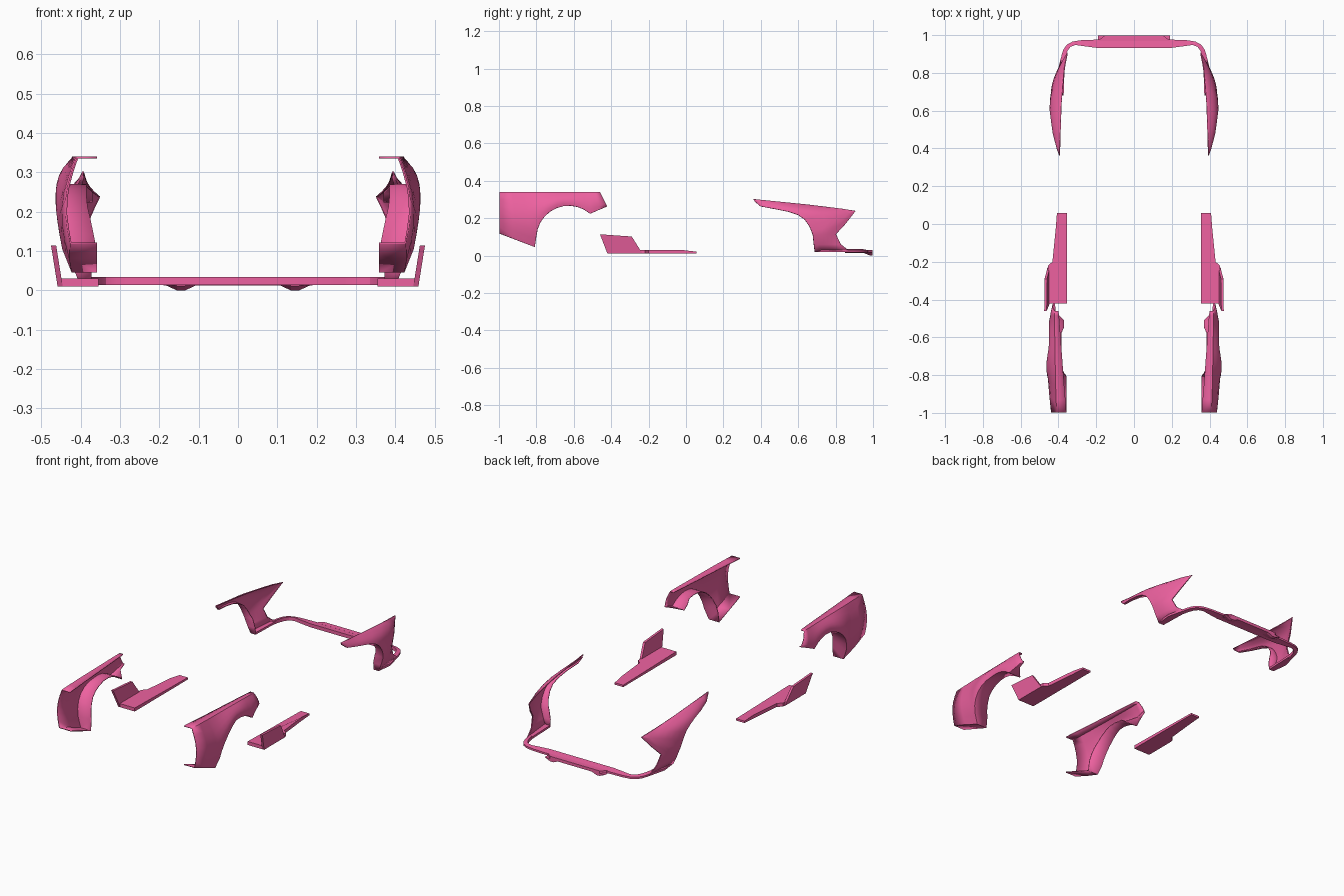
import bpy, bmesh, math

if "Cube" in bpy.data.objects:
    bpy.data.objects.remove(bpy.data.objects["Cube"])

mat = bpy.data.materials.new("pink_plastic")
mat.diffuse_color = (0.85, 0.12, 0.35, 1)
mat.use_nodes = True
mat.node_tree.nodes["Principled BSDF"].inputs["Base Color"].default_value = mat.diffuse_color


def make(name, verts, faces, mirror=True, thick=0, smooth=True):
    me = bpy.data.meshes.new(name)
    me.from_pydata(verts, [], faces)
    bm = bmesh.new()
    bm.from_mesh(me)
    bmesh.ops.remove_doubles(bm, verts=bm.verts, dist=1e-5)
    bmesh.ops.recalc_face_normals(bm, faces=bm.faces)
    bm.to_mesh(me)
    bm.free()
    ob = bpy.data.objects.new(name, me)
    bpy.context.collection.objects.link(ob)
    me.materials.append(mat)
    if smooth:
        bpy.context.view_layer.objects.active = ob
        ob.select_set(True)
        bpy.ops.object.shade_smooth_by_angle(angle=math.radians(30))
        ob.select_set(False)
    if thick:
        s = ob.modifiers.new("thickness", 'SOLIDIFY')
        s.thickness, s.offset = thick, 0
    if mirror:
        ob.modifiers.new("mirror", 'MIRROR')
    return ob


def loft(name, rows, closed=False, **kw):
    """Skin equal-length rows; closed rows are tubes with capped ends."""
    n = len(rows[0])
    verts = [p for r in rows for p in r]
    faces = [(i*n + j, i*n + (j+1) % n, (i+1)*n + (j+1) % n, (i+1)*n + j)
             for i in range(len(rows)-1) for j in range(n if closed else n-1)]
    if closed:
        faces += [tuple(range(n)), tuple(range(len(verts)-n, len(verts)))]
    return make(name, verts, faces, **kw)


def fender(name, stations, steps=6):
    """Each station: lower edge, upper edge, lower flange x, upper flange x, bulge."""
    rows = []
    for a, b, fa, fb, bulge in stations:
        row = [(fb, b[1], b[2])]
        for k in range(steps + 1):
            t = k / steps
            p = [b[i] + (a[i] - b[i]) * t for i in range(3)]
            p[0] += bulge * math.sin(math.pi * t)
            row.append(tuple(p))
        row.append((fa, a[1], a[2]))
        rows.append(row)
    loft(name, rows, thick=0.005)


# Front fenders: nose panel, round wheel arch, rear tip
st = [((.425, -.997, .12), (.408, -.997, .338), .358, .358, .02),
      ((.428, -.90, .083), (.411, -.93, .338), .358, .363, .026),
      ((.422, -.81, .048), (.413, -.87, .338), .358, .368, .034)]
N = 11
for i in range(N):
    t = i / (N - 1)
    ang = math.radians(176 - 127 * t)
    y, z = -.627 + .175 * math.cos(ang), .094 + .175 * math.sin(ang)
    ax = .445 + .015 * math.sin(math.pi * min(1, t * 1.6)) if t < .6 else .447
    fa = .36 + .025 * min(1, t * 3) if t < .9 else .37
    st.append(((ax, y, z), (.414 + .006 * t, -.85 + .34 * t, .338),
               fa, .37 + .025 * t, .022 - .014 * t))
st.append(((.435, -.463, .248), (.420, -.485, .338), .415, .397, .01))
st.append(((.428, -.422, .265), (.420, -.46, .338), .418, .40, .006))
fender("front_fender", st)

# Rear fenders: flare over the arch, then a tucked-in foot
low = [(.395, .368, .291), (.408, .40, .265), (.428, .48, .25), (.438, .55, .236),
       (.444, .60, .219), (.444, .635, .195), (.443, .66, .16), (.440, .673, .13),
       (.436, .68, .11), (.418, .685, .06), (.402, .69, .02)]
up = [(.395, .362, .30), (.393, .42, .294), (.390, .53, .283), (.386, .64, .272),
      (.378, .74, .26), (.368, .83, .249), (.354, .905, .238), (.385, .85, .17),
      (.405, .80, .115), (.395, .825, .06), (.388, .87, .025)]
st = []
for i, (a, b) in enumerate(zip(low, up)):
    flange = max(.372, a[0] - .006 * i - .004)
    st.append((a, b, flange, b[0] - .003, .016 * math.sin(math.pi * i / 10)))
fender("rear_fender", st)

# Foot base closing the bottom of each rear fender
loft("rear_fender_base", [[(x, y, z) for x, y in
     ((.372, .69), (.402, .69), (.412, .78), (.388, .875), (.366, .875))]
     for z in (.018, .03)], closed=True, smooth=False)

# Side skirts: flat blade widening forward
plan = [(.355, .057), (.408, .057), (.414, -.02), (.432, -.20), (.455, -.22),
        (.457, -.42), (.355, -.42)]
loft("side_skirt", [[(x, y, .01) for x, y in plan],
                    [(x, y, .021 if y > 0 else .03) for x, y in plan]],
     closed=True, smooth=False)

# Upright winglets on the skirts
wing = [(-.42, .01), (-.23, .01), (-.245, .03), (-.29, .102), (-.46, .114)]
loft("skirt_winglet", [[(x0 + .16 * z, y, z) for y, z in wing] for x0 in (.444, .457)],
     closed=True, smooth=False)

# Rear lip: rectangular bar swept along the bumper line
outer = [(0, .976), (.2, .976), (.28, .973), (.325, .966), (.355, .95),
         (.373, .925), (.383, .895), (.392, .85)]
inner = [(0, .933), (.2, .933), (.27, .942), (.31, .948), (.336, .938),
         (.352, .917), (.362, .89), (.372, .85)]
half = [[(*o, .018), (*o, .029), (*i, .034), (*i, .014)] for o, i in zip(outer, inner)]
rows = [[(-x, y, z) for x, y, z in r] for r in half[:0:-1]] + half
loft("rear_lip", rows, closed=True, mirror=False)

# Raised centre step of the lip
loft("lip_centre", [[(x, y, z) for x, y in
     ((-.19, .97), (-.155, .998), (.155, .998), (.19, .97))]
     for z in (.013, .03)], closed=True, mirror=False, smooth=False)

# Small fins below the lip
loft("lip_fin", [[(.10, y, .016), (.135, y, z), (.155, y, z), (.19, y, .016)]
     for y, z in ((.955, .012), (.985, 0), (.998, .001))],
     closed=True, smooth=False)
